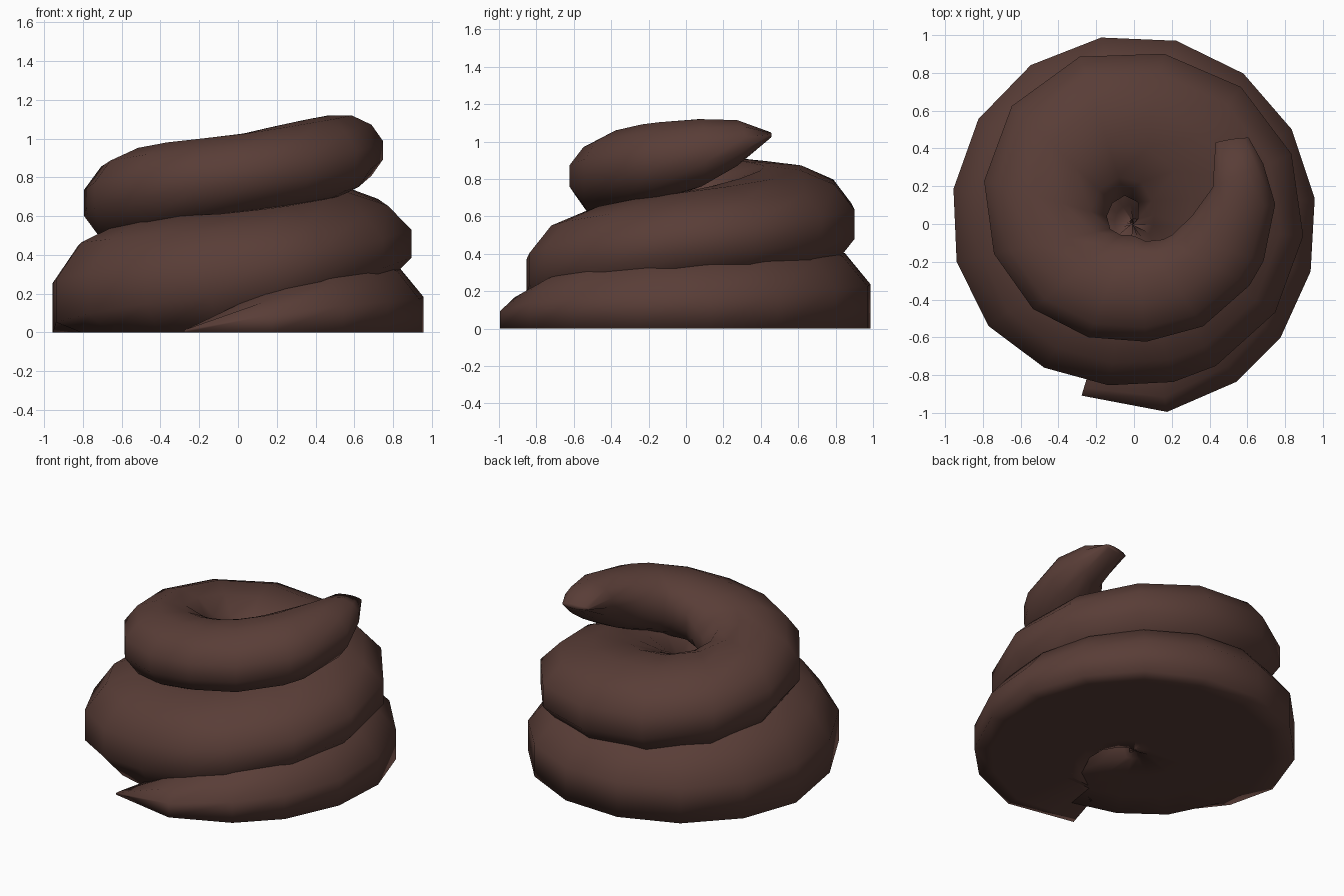
import bpy, bmesh, math

if "Cube" in bpy.data.objects:
    bpy.data.objects.remove(bpy.data.objects["Cube"])

# Coil path: angle (deg), outer radius, inner radius, top z, bottom z
KEYS = [
    (-107, 0.95, 0.62, 0.02, 0.00),
    (-80, 1.01, 0.42, 0.21, -0.11),
    (-50, 0.99, 0.25, 0.35, -0.20),
    (0, 0.965, 0.06, 0.41, -0.22),
    (90, 1.00, -0.03, 0.49, -0.21),
    (135, 1.00, -0.03, 0.53, -0.26),
    (180, 0.965, -0.03, 0.57, -0.27),
    (209, 0.95, -0.03, 0.58, -0.20),
    (236, 0.90, -0.03, 0.60, -0.12),
    (270, 0.86, -0.03, 0.62, -0.03),
    (360, 0.90, -0.02, 0.73, 0.20),
    (405, 0.92, 0.02, 0.79, 0.24),
    (450, 0.915, 0.14, 0.86, 0.28),
    (480, 0.93, 0.16, 0.88, 0.34),
    (540, 0.785, 0.14, 0.94, 0.44),
    (590, 0.68, 0.08, 0.99, 0.53),
    (630, 0.625, 0.06, 1.02, 0.60),
    (690, 0.69, 0.17, 1.09, 0.67),
    (728, 0.755, 0.31, 1.12, 0.76),
    (745, 0.755, 0.46, 1.115, 0.87),
    (757, 0.76, 0.61, 1.05, 1.02),
]
SIDES = 12
# Ring angles: tapered tail, regular steps, tapered tip
ANGLES = ([-107, -80, -57] + list(range(-38, 285, 23))
          + list(range(300, 705, 28)) + [704, 728, 745, 757])


def sample(a):
    """Smooth cubic interpolation of the key rows at angle a."""
    i = min(max(k for k in range(len(KEYS)) if KEYS[k][0] <= a), len(KEYS) - 2)
    p, q = KEYS[i], KEYS[i + 1]
    before, after = KEYS[max(i - 1, 0)], KEYS[min(i + 2, len(KEYS) - 1)]
    h = q[0] - p[0]
    t = (a - p[0]) / h
    out = []
    for c in range(1, 5):
        m0 = (q[c] - before[c]) / (q[0] - before[0]) * h
        m1 = (after[c] - p[c]) / (after[0] - p[0]) * h
        out.append((2*t**3 - 3*t**2 + 1) * p[c] + (t**3 - 2*t**2 + t) * m0
                   + (3*t**2 - 2*t**3) * q[c] + (t**3 - t**2) * m1)
    return out


# Coil: rounded sections lofted along the rising spiral, flattened on the floor
bm = bmesh.new()
rings = []
norm = math.cos(math.pi / SIDES)
for a in ANGLES:
    r_out, r_in, top, bottom = sample(a)
    skew = 4 if a > 750 else 0  # the tip is cut slightly askew
    ring = []
    for k in range(SIDES):
        s = 2 * math.pi * (k + 0.5) / SIDES
        u, v = math.cos(s) / norm, math.sin(s) / norm
        ang = math.radians(a + skew * (1 - u))
        r = (r_out + r_in) / 2 + (r_out - r_in) / 2 * u
        z = (top + bottom) / 2 + (top - bottom) / 2 * v
        if v < 0 and z < 0.05:  # settle low points onto the floor
            z = 0
        ring.append(bm.verts.new((r * math.cos(ang), r * math.sin(ang), max(z, 0))))
    rings.append(ring)
for A, B in zip(rings, rings[1:]):
    for k in range(SIDES):
        n = (k + 1) % SIDES
        bm.faces.new((A[k], A[n], B[n], B[k]))
bm.faces.new(rings[0])
bm.faces.new(rings[-1][::-1])
bmesh.ops.recalc_face_normals(bm, faces=bm.faces)
mesh = bpy.data.meshes.new("spiral_coil")
bm.to_mesh(mesh)
bm.free()
coil = bpy.data.objects.new("spiral_coil", mesh)
bpy.context.collection.objects.link(coil)

# Dark brown colour
mat = bpy.data.materials.new("dark_brown")
mat.diffuse_color = (0.100, 0.047, 0.038, 1)
mat.use_nodes = True
mat.node_tree.nodes["Principled BSDF"].inputs["Base Color"].default_value = mat.diffuse_color
mesh.materials.append(mat)

# Smooth shading all over
mesh.shade_smooth()
